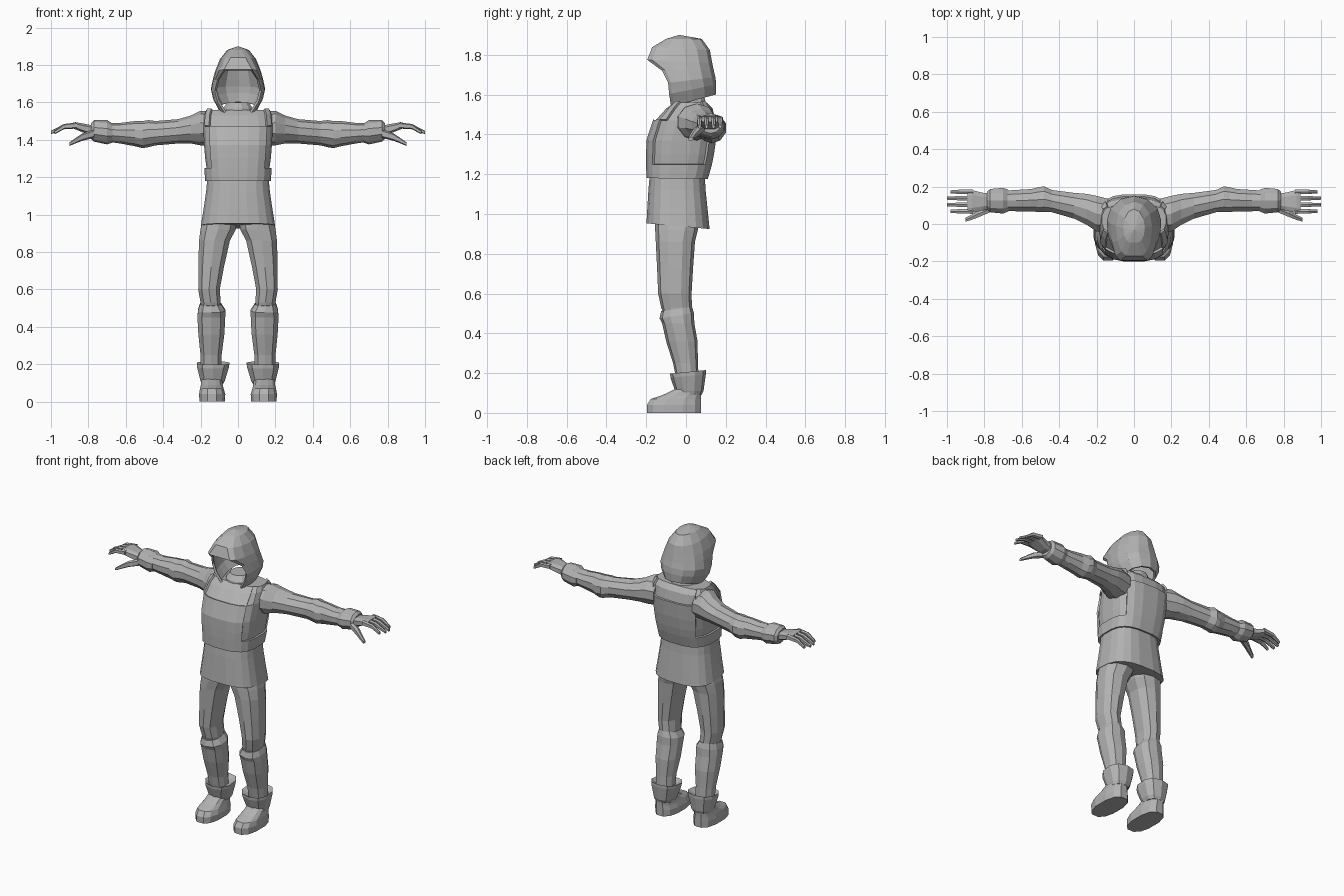
import bpy, bmesh, math
from mathutils import Vector

grey = bpy.data.materials.new("plain_grey")
grey.diffuse_color = (0.45, 0.45, 0.45, 1)


def finish(name, bm, mirror=False, thick=0.0, offset=1.0):
    bmesh.ops.recalc_face_normals(bm, faces=bm.faces[:])
    me = bpy.data.meshes.new(name)
    bm.to_mesh(me)
    bm.free()
    me.materials.append(grey)
    ob = bpy.data.objects.new(name, me)
    bpy.context.collection.objects.link(ob)
    if thick:
        m = ob.modifiers.new("thickness", 'SOLIDIFY')
        m.thickness, m.offset = thick, offset
    if mirror:
        ob.modifiers.new("mirror", 'MIRROR')
    return ob


def loft(rings, n=10, axis='z', p=2.0, caps=True):
    """Rings are (position, u0, u1, v0, v1, tilt): bounds across the axis."""
    bm = bmesh.new()
    loops = []
    for r in rings:
        a, u0, u1, v0, v1 = r[:5]
        tilt = r[5] if len(r) > 5 else 0
        loop = []
        for i in range(n):
            t = 2 * math.pi * (i + 0.5) / n
            c, s = math.cos(t), math.sin(t)
            u = (u0 + u1) / 2 + (u1 - u0) / 2 * math.copysign(abs(c) ** (2 / p), c)
            v = (v0 + v1) / 2 + (v1 - v0) / 2 * math.copysign(abs(s) ** (2 / p), s)
            co = (u, v, a + tilt * v) if axis == 'z' else (a, u, v)
            loop.append(bm.verts.new(co))
        loops.append(loop)
    for A, B in zip(loops, loops[1:]):
        for i in range(n):
            j = (i + 1) % n
            bm.faces.new((A[i], A[j], B[j], B[i]))
    if caps:
        bm.faces.new(loops[0])
        bm.faces.new(loops[-1])
    return bm


# Tunic skirt below the waist
finish("tunic_skirt", loft([
    (0.935, -0.20, 0.20, -0.20, 0.12, -0.09),
    (1.03, -0.185, 0.185, -0.195, 0.11, -0.06),
    (1.12, -0.172, 0.172, -0.19, 0.10, -0.03),
    (1.20, -0.165, 0.165, -0.183, 0.095)], 20, p=2.8))

# Shirt body, with a vest laid over it
body = [(1.18, -0.165, 0.165, -0.188, 0.10),
        (1.25, -0.17, 0.17, -0.19, 0.12),
        (1.30, -0.177, 0.177, -0.19, 0.13),
        (1.37, -0.183, 0.183, -0.188, 0.14),
        (1.47, -0.187, 0.187, -0.155, 0.148),
        (1.53, -0.182, 0.182, -0.10, 0.135),
        (1.56, -0.172, 0.172, -0.06, 0.105)]
finish("shirt_body", loft(body, 20, p=3))

bm = loft(body, 20, p=3, caps=False)
bm.normal_update()
drop = []
for f in bm.faces:
    c = f.calc_center_median()
    arm_hole = c.z > 1.26 and abs(f.normal.x) > 0.75
    neckline = c.z > 1.47 and abs(c.x) < 0.14
    if arm_hole or neckline:
        drop.append(f)
bmesh.ops.delete(bm, geom=drop, context='FACES')
finish("vest", bm, thick=0.012)

# Neck and collar inside the hood
finish("collar", loft([(1.52, -0.10, 0.10, -0.07, 0.11),
                       (1.57, -0.08, 0.08, -0.065, 0.10),
                       (1.60, -0.06, 0.06, -0.04, 0.09)], 12))

# Hood: slices (height, tilt, rim x, rim y, half width, y of widest point, back y)
slices = [(1.56, 0.27, 0.07, -0.075, 0.105, 0.04, 0.15),
          (1.62, 0.20, 0.11, -0.085, 0.135, 0.03, 0.152),
          (1.67, 0.12, 0.125, -0.09, 0.145, 0.02, 0.148),
          (1.72, 0.0, 0.11, -0.12, 0.135, 0.01, 0.14),
          (1.765, -0.05, 0.075, -0.195, 0.123, 0.0, 0.132),
          (1.83, -0.05, 0.04, -0.17, 0.097, -0.01, 0.12),
          (1.88, 0.0, 0.02, -0.10, 0.058, -0.02, 0.08)]
bm = bmesh.new()
loops = []
for z, tilt, xr, yr, w, ym, yb in slices:
    half = []
    for k in range(7):
        a = math.radians(30 * k)
        if k <= 3:
            x, y = xr + (w - xr) * math.sin(a), ym + (yr - ym) * math.cos(a)
        else:
            x, y = w * math.sin(a), ym - (yb - ym) * math.cos(a)
        half.append((x, y, z + tilt * y))
    half[6] = (0, half[6][1], half[6][2])
    full = half + [(-x, y, h) for x, y, h in half[5::-1]]
    loops.append([bm.verts.new(c) for c in full])
for k, (A, B) in enumerate(zip(loops, loops[1:])):
    for i in range(12):
        bm.faces.new((A[i], A[i + 1], B[i + 1], B[i]))
    if k >= 4:  # brow closes the front above the opening
        bm.faces.new((A[12], A[0], B[0], B[12]))
top = bm.verts.new((0, -0.035, 1.90))
for i in range(13):
    bm.faces.new((loops[-1][i], loops[-1][(i + 1) % 13], top))
finish("hood", bm, thick=0.014, offset=-1)

# Sleeves with elbow folds
finish("sleeve", loft([
    (0.14, -0.05, 0.14, 1.37, 1.55),
    (0.20, -0.045, 0.155, 1.37, 1.555),
    (0.25, -0.01, 0.165, 1.38, 1.53),
    (0.32, 0.025, 0.17, 1.38, 1.51),
    (0.44, 0.06, 0.185, 1.37, 1.50),
    (0.48, 0.06, 0.205, 1.36, 1.505),
    (0.51, 0.06, 0.20, 1.355, 1.50),
    (0.55, 0.065, 0.19, 1.365, 1.50),
    (0.63, 0.065, 0.185, 1.38, 1.49),
    (0.70, 0.07, 0.18, 1.39, 1.49)], 10, 'x'), mirror=True)
finish("wrist_cuff", loft([
    (0.67, 0.065, 0.185, 1.385, 1.485),
    (0.70, 0.052, 0.197, 1.375, 1.505),
    (0.77, 0.06, 0.19, 1.39, 1.505),
    (0.785, 0.075, 0.175, 1.405, 1.49)], 10, 'x'), mirror=True)

# Hands
finish("palm", loft([
    (0.76, 0.08, 0.165, 1.42, 1.475),
    (0.81, 0.07, 0.17, 1.43, 1.485),
    (0.87, 0.055, 0.185, 1.455, 1.495),
    (0.89, 0.06, 0.18, 1.462, 1.49)], 8, 'x', 3), mirror=True)
for k, (y, tip) in enumerate([(0.068, 0.98), (0.103, 1.0), (0.138, 1.0), (0.172, 0.98)]):
    finish("finger_%d" % (k + 1), loft([
        (0.86, y - 0.015, y + 0.015, 1.46, 1.493),
        (0.93, y - 0.013, y + 0.013, 1.456, 1.484),
        (tip, y - 0.009, y + 0.009, 1.43, 1.448)], 6, 'x', 3), mirror=True)
finish("thumb", loft([
    (0.77, 0.06, 0.10, 1.41, 1.455),
    (0.83, 0.035, 0.075, 1.395, 1.435),
    (0.87, 0.02, 0.05, 1.38, 1.408),
    (0.90, 0.012, 0.035, 1.367, 1.387)], 6, 'x', 3), mirror=True)

# Trouser legs
finish("upper_leg", loft([
    (0.98, 0.0, 0.19, -0.155, 0.07),
    (0.92, 0.008, 0.205, -0.155, 0.06),
    (0.86, 0.04, 0.212, -0.152, 0.045),
    (0.72, 0.072, 0.215, -0.145, 0.035),
    (0.60, 0.095, 0.215, -0.14, 0.028),
    (0.53, 0.09, 0.203, -0.125, 0.03),
    (0.49, 0.09, 0.20, -0.11, 0.03)], 10, p=2.4), mirror=True)
finish("lower_leg", loft([
    (0.53, 0.088, 0.205, -0.125, 0.03, 0.15),
    (0.495, 0.065, 0.217, -0.133, 0.04, 0.15),
    (0.45, 0.065, 0.22, -0.12, 0.042),
    (0.36, 0.07, 0.215, -0.10, 0.058),
    (0.25, 0.085, 0.203, -0.065, 0.06),
    (0.15, 0.085, 0.20, -0.045, 0.065)], 10, p=2.4), mirror=True)

# Boots with folded cuffs
finish("boot_cuff", loft([
    (0.185, 0.085, 0.20, -0.05, 0.07, 0.1),
    (0.205, 0.042, 0.223, -0.08, 0.10, 0.1),
    (0.185, 0.045, 0.222, -0.078, 0.10, 0.1),
    (0.11, 0.068, 0.203, -0.055, 0.088),
    (0.09, 0.08, 0.195, -0.045, 0.078)], 10, p=2.4), mirror=True)
finish("boot_foot", loft([
    (0.0, 0.068, 0.208, -0.20, 0.078),
    (0.04, 0.066, 0.21, -0.20, 0.078),
    (0.07, 0.075, 0.205, -0.18, 0.078),
    (0.09, 0.08, 0.20, -0.12, 0.078),
    (0.125, 0.082, 0.196, -0.045, 0.078)], 12, p=2.5), mirror=True)
